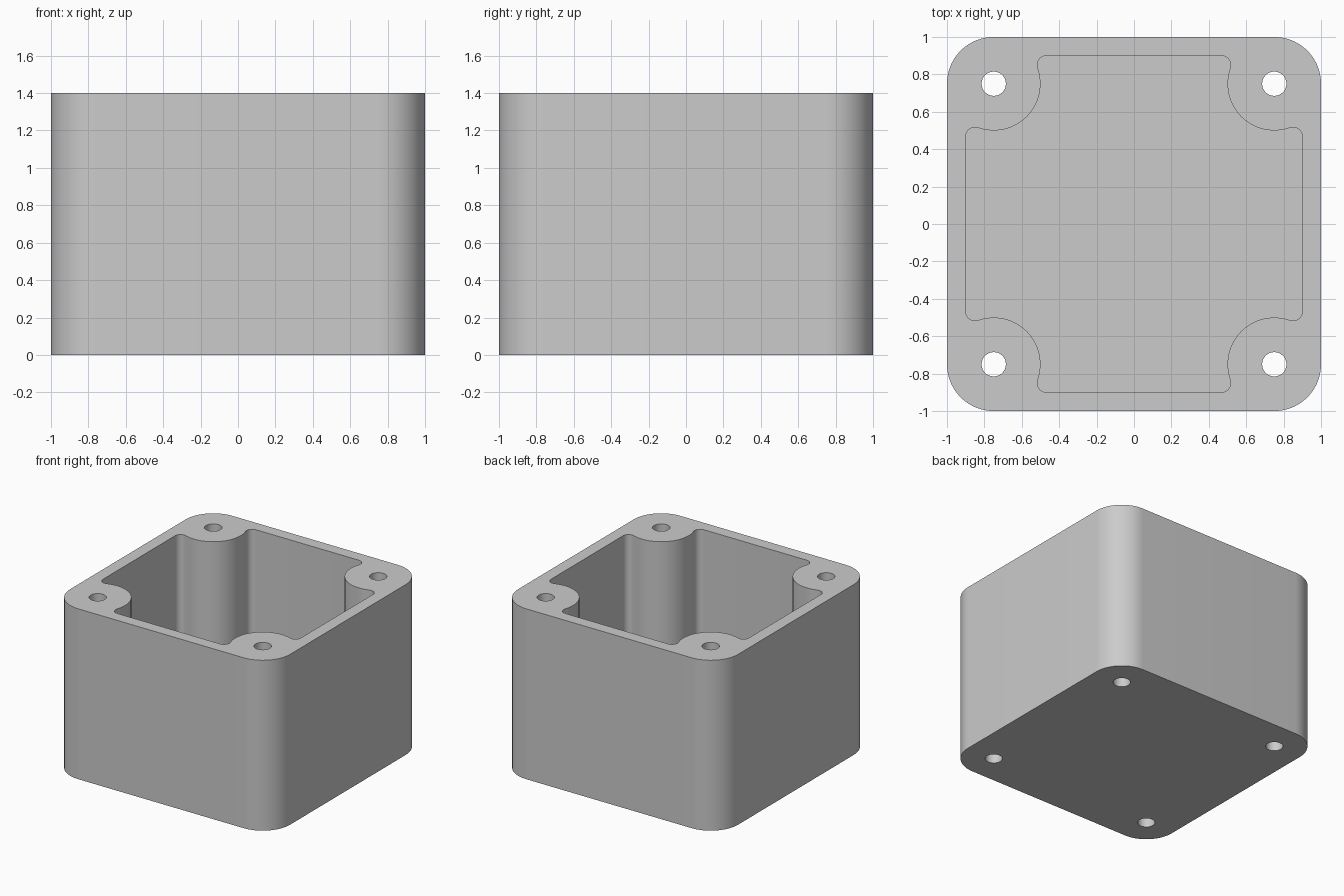
import bpy
import bmesh
from math import acos, cos, pi, sin, sqrt

HEIGHT = 1.4
FLOOR = 0.1        # floor thickness
HALF = 1.0         # half of the outer width
WALL = 0.1
POST = 0.75        # screw post centre, also the centre of the outer corner
POST_R = 0.25
HOLE_R = 0.065
FILLET = 0.05      # rounding where a post meets a wall

cube = bpy.data.objects.get("Cube")
if cube:
    bpy.data.objects.remove(cube, do_unlink=True)


def arc(cx, cy, r, start, end, steps):
    """Points along an arc, both ends included."""
    return [(cx + r * cos(start + (end - start) * i / steps),
             cy + r * sin(start + (end - start) * i / steps))
            for i in range(steps + 1)]


def four_corners(points):
    """Repeat a corner's points by quarter turns into a closed outline."""
    outline = []
    for _ in range(4):
        outline += points
        points = [(-y, x) for x, y in points]
    return outline


# Outer outline: rounded square
outer = four_corners(arc(POST, POST, HALF - POST, 0, pi / 2, 20))

# Cavity outline: each corner is fillet, post bulge, fillet
fx = HALF - WALL - FILLET
reach = POST_R + FILLET
fy = POST - sqrt(reach ** 2 - (fx - POST) ** 2)
turn = acos((POST - fx) / reach)
cavity = four_corners(
    arc(fx, fy, FILLET, 0, turn, 10)
    + arc(POST, POST, POST_R, turn - pi, -pi / 2 - turn, 32)[1:-1]
    + arc(fy, fx, FILLET, pi / 2 - turn, pi / 2, 10))

# Screw holes in the four posts
holes = [arc(sx * POST, sy * POST, HOLE_R, 0, 2 * pi, 32)[:-1]
         for sx in (-1, 1) for sy in (-1, 1)]

bm = bmesh.new()


def ring(points, z):
    verts = [bm.verts.new((x, y, z)) for x, y in points]
    return verts, [bm.edges.new((verts[i - 1], verts[i])) for i in range(len(verts))]


def wall(points, z0, z1):
    """Vertical wall along an outline; returns its bottom and top edges."""
    low, low_edges = ring(points, z0)
    high, high_edges = ring(points, z1)
    for i in range(len(low)):
        bm.faces.new((low[i - 1], low[i], high[i], high[i - 1]))
    return low_edges, high_edges


def cap(edges):
    bmesh.ops.triangle_fill(bm, edges=edges, use_beauty=True, normal=(0, 0, 1))


# Outer sides and hole walls share the underside and the rim
underside, rim = [], []
for outline in [outer] + holes:
    low, high = wall(outline, 0, HEIGHT)
    underside += low
    rim += high

# Cavity sides and floor
cavity_floor, cavity_top = wall(cavity, FLOOR, HEIGHT)
cap(underside)
cap(rim + cavity_top)
cap(cavity_floor)
bmesh.ops.recalc_face_normals(bm, faces=bm.faces)

mesh = bpy.data.meshes.new("enclosure_box")
bm.to_mesh(mesh)
bm.free()
box = bpy.data.objects.new("enclosure_box", mesh)
bpy.context.collection.objects.link(box)

# Plain grey material
grey = bpy.data.materials.new("light_grey")
grey.use_nodes = True
colour = (0.6, 0.6, 0.6, 1)
grey.diffuse_color = colour
grey.node_tree.nodes["Principled BSDF"].inputs["Base Color"].default_value = colour
mesh.materials.append(grey)

# Smooth curved walls, sharp rims
bpy.ops.object.select_all(action="DESELECT")
box.select_set(True)
bpy.context.view_layer.objects.active = box
bpy.ops.object.shade_smooth_by_angle(angle=pi / 6)
